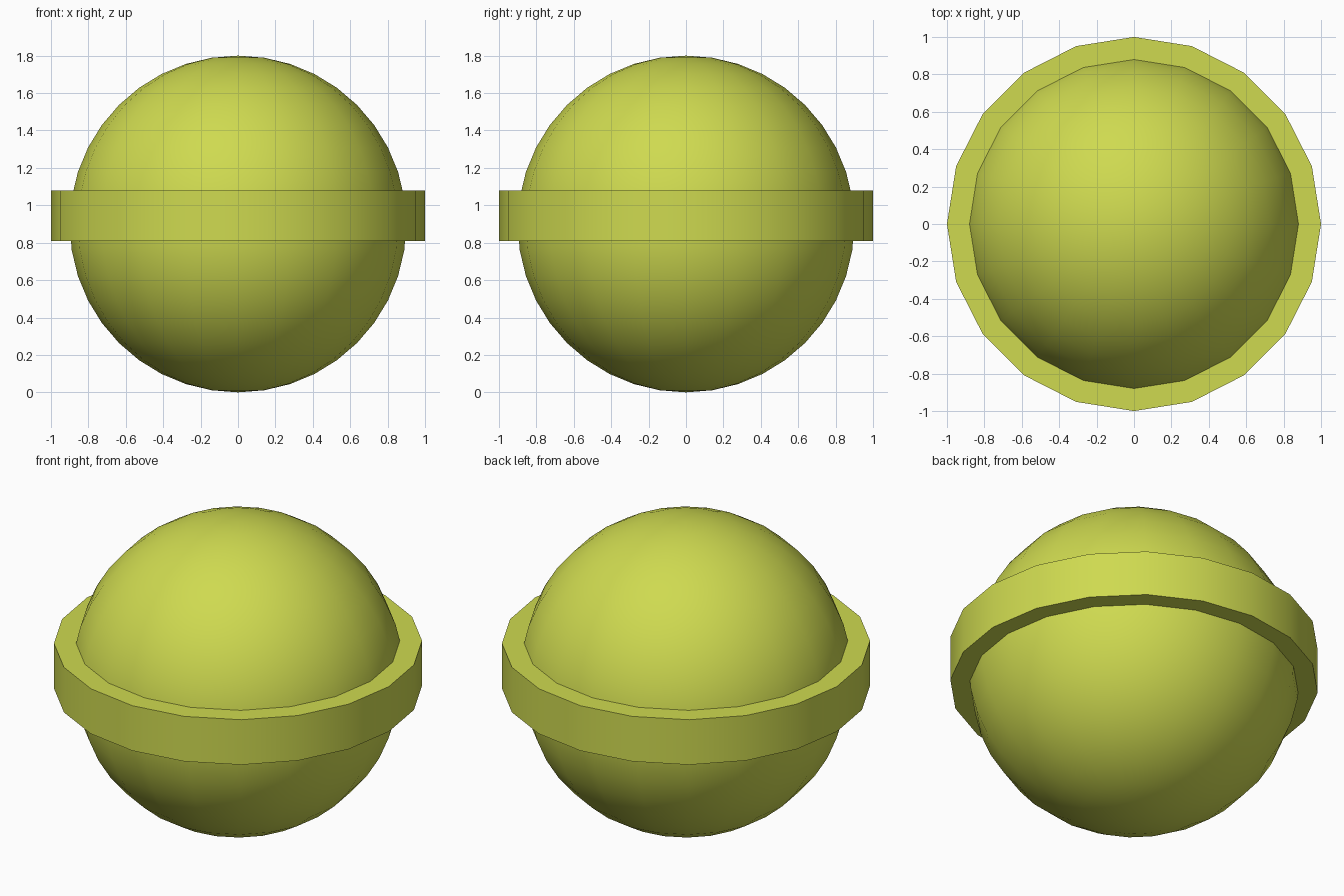
import bpy, math

if "Cube" in bpy.data.objects:
    bpy.data.objects.remove(bpy.data.objects["Cube"])

SIDES = 20
mat = bpy.data.materials.new("yellow_green")
mat.diffuse_color = (0.62, 0.70, 0.08, 1)
mat.use_nodes = True
mat.node_tree.nodes["Principled BSDF"].inputs["Base Color"].default_value = mat.diffuse_color


def finish(name, angle):
    ob = bpy.context.object
    ob.name = name
    ob.data.materials.append(mat)
    bpy.ops.object.shade_smooth_by_angle(angle=math.radians(angle))
    return ob


# Ball body
bpy.ops.mesh.primitive_uv_sphere_add(segments=SIDES, ring_count=20, radius=0.9, location=(0, 0, 0.9))
finish("ball", 40)

# Flat band around the middle: a rectangular section swept round the ball
z0, z1, r_in, r_out = 0.81, 1.08, 0.87, 1.0
section = [(r_in, z0), (r_out, z0), (r_out, z1), (r_in, z1)]
verts, faces = [], []
for i in range(SIDES):
    a = math.tau * i / SIDES
    verts += [(r * math.cos(a), r * math.sin(a), z) for r, z in section]
    j = (i + 1) % SIDES
    for k in range(4):
        m = (k + 1) % 4
        faces.append((4 * i + k, 4 * j + k, 4 * j + m, 4 * i + m))
mesh = bpy.data.meshes.new("band")
mesh.from_pydata(verts, [], faces)
band = bpy.data.objects.new("band", mesh)
bpy.context.collection.objects.link(band)
bpy.ops.object.select_all(action='DESELECT')
band.select_set(True)
bpy.context.view_layer.objects.active = band
finish("band", 40)
